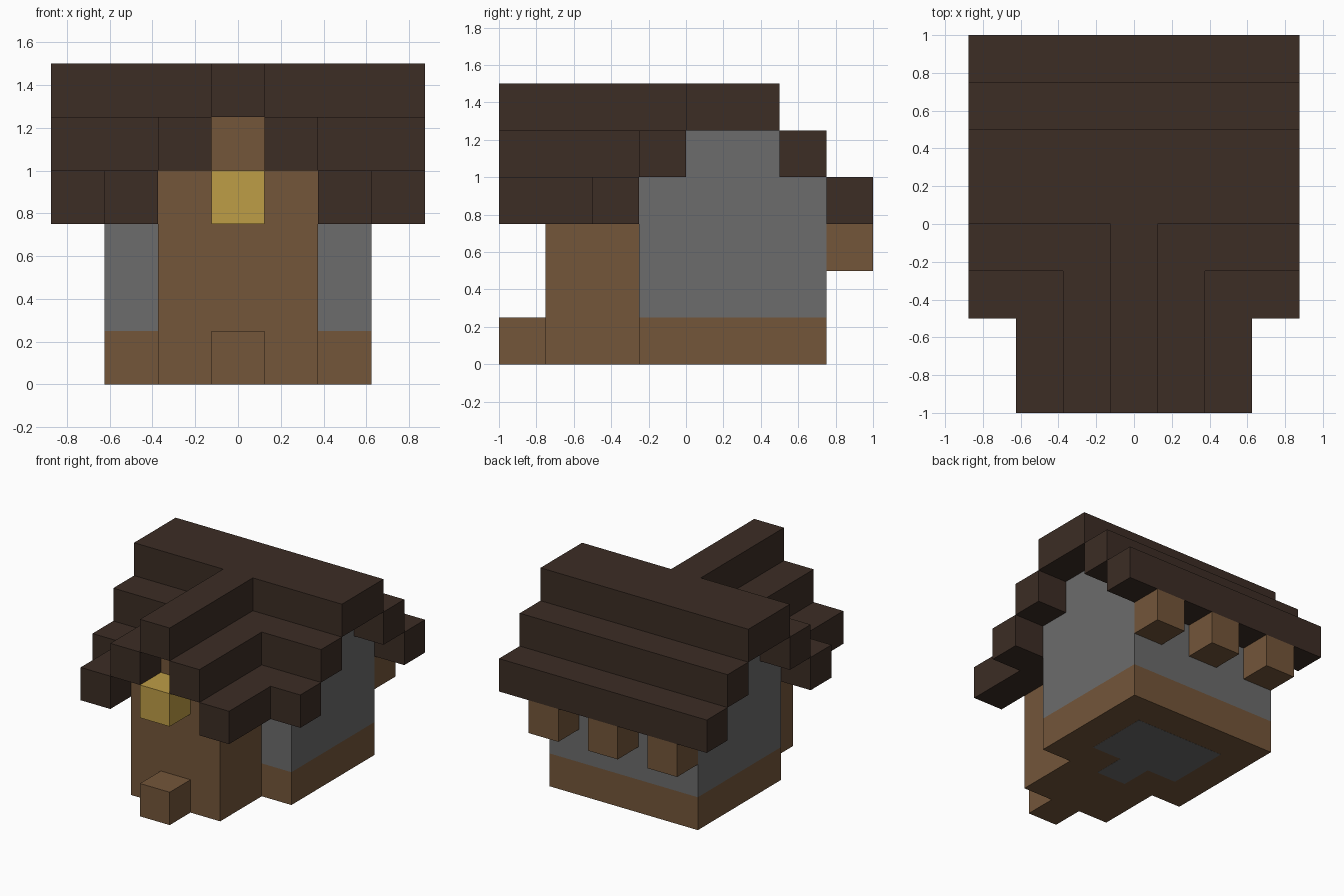
import bpy
import bmesh

CELL = 0.25  # the house is built on a block grid; outlines are given in cells

if "Cube" in bpy.data.objects:
    bpy.data.objects.remove(bpy.data.objects["Cube"])


def material(name, rgb):
    mat = bpy.data.materials.new(name)
    mat.use_nodes = True
    mat.diffuse_color = (*rgb, 1)
    bsdf = mat.node_tree.nodes["Principled BSDF"]
    bsdf.inputs["Base Color"].default_value = (*rgb, 1)
    bsdf.inputs["Roughness"].default_value = 0.9
    return mat


wood = material("brown wood", (0.174, 0.093, 0.042))
dark_wood = material("dark roof wood", (0.045, 0.026, 0.018))
stone = material("grey stone", (0.15, 0.15, 0.15))
gold = material("lantern gold", (0.515, 0.337, 0.061))


def prism(name, outline, low, high, axis, mat):
    """Extrude an outline along an axis: x uses (y, z), y uses (x, z), z uses (x, y)."""
    place = {"x": lambda a, b, d: (d, a, b),
             "y": lambda a, b, d: (a, d, b),
             "z": lambda a, b, d: (a, b, d)}[axis]
    bm = bmesh.new()
    start = [bm.verts.new([CELL * c for c in place(a, b, low)]) for a, b in outline]
    end = [bm.verts.new([CELL * c for c in place(a, b, high)]) for a, b in outline]
    bm.faces.new(start)
    bm.faces.new(end)
    for i in range(len(outline)):
        j = (i + 1) % len(outline)
        bm.faces.new((start[i], start[j], end[j], end[i]))
    bmesh.ops.recalc_face_normals(bm, faces=bm.faces)
    mesh = bpy.data.meshes.new(name)
    bm.to_mesh(mesh)
    bm.free()
    mesh.materials.append(mat)
    obj = bpy.data.objects.new(name, mesh)
    bpy.context.collection.objects.link(obj)
    return obj


def mirrored(half):
    """Complete a right-hand outline with its reflection about x = 0."""
    return half + [(-a, b) for a, b in reversed(half)]


def box(name, x, y, z, mat):
    outline = [(x[0], y[0]), (x[1], y[0]), (x[1], y[1]), (x[0], y[1])]
    return prism(name, outline, z[0], z[1], "z", mat)


# Wooden foundation, stone floor showing underneath, and stepped stone walls
box("foundation", (-2.5, 2.5), (-1, 3), (0, 1), wood)
floor = mirrored([(0.5, -1), (0.5, 0), (1.5, 0), (1.5, 2)])
prism("stone_floor", floor, -0.004, 0.02, "z", stone)
walls = [(-1, 1), (3, 1), (3, 4), (2, 4), (2, 5), (0, 5), (0, 4), (-1, 4)]
prism("stone_walls", walls, -2.5, 2.5, "x", stone)

# Wooden front wing with its stepped gable, doorstep and lantern
wing = mirrored([(1.5, 0), (1.5, 4), (0.5, 4), (0.5, 5)])
prism("front_wing", wing, -3, -1, "y", wood)
box("doorstep", (-0.5, 0.5), (-4, -3), (0, 1), wood)
box("lantern", (-0.5, 0.5), (-4, -3), (3, 4), gold)

# T-shaped ridge, then lower tiers wrapping around the valley on both sides
ridge = mirrored([(0.5, -4), (0.5, 0), (3.5, 0), (3.5, 2)])
prism("roof_ridge", ridge, 5, 6, "z", dark_wood)
for tier, label in enumerate(("middle", "lower")):
    inner, back = 0.5 + tier, -tier
    bottom = 4 - tier
    for side, side_name in ((1, "left"), (-1, "right")):
        valley = [(inner, -4), (inner + 1, -4), (inner + 1, back - 1),
                  (3.5, back - 1), (3.5, back), (inner, back)]
        prism(f"roof_{label}_{side_name}", [(side * a, b) for a, b in valley],
              bottom, bottom + 1, "z", dark_wood)
    box(f"roof_{label}_back", (-3.5, 3.5), (2 + tier, 3 + tier),
        (bottom, bottom + 1), dark_wood)

# Brackets under the rear eave
for x, label in ((-2, "right"), (0, "centre"), (2, "left")):
    box(f"eave_bracket_{label}", (x - 0.5, x + 0.5), (3, 4), (2, 3), wood)
